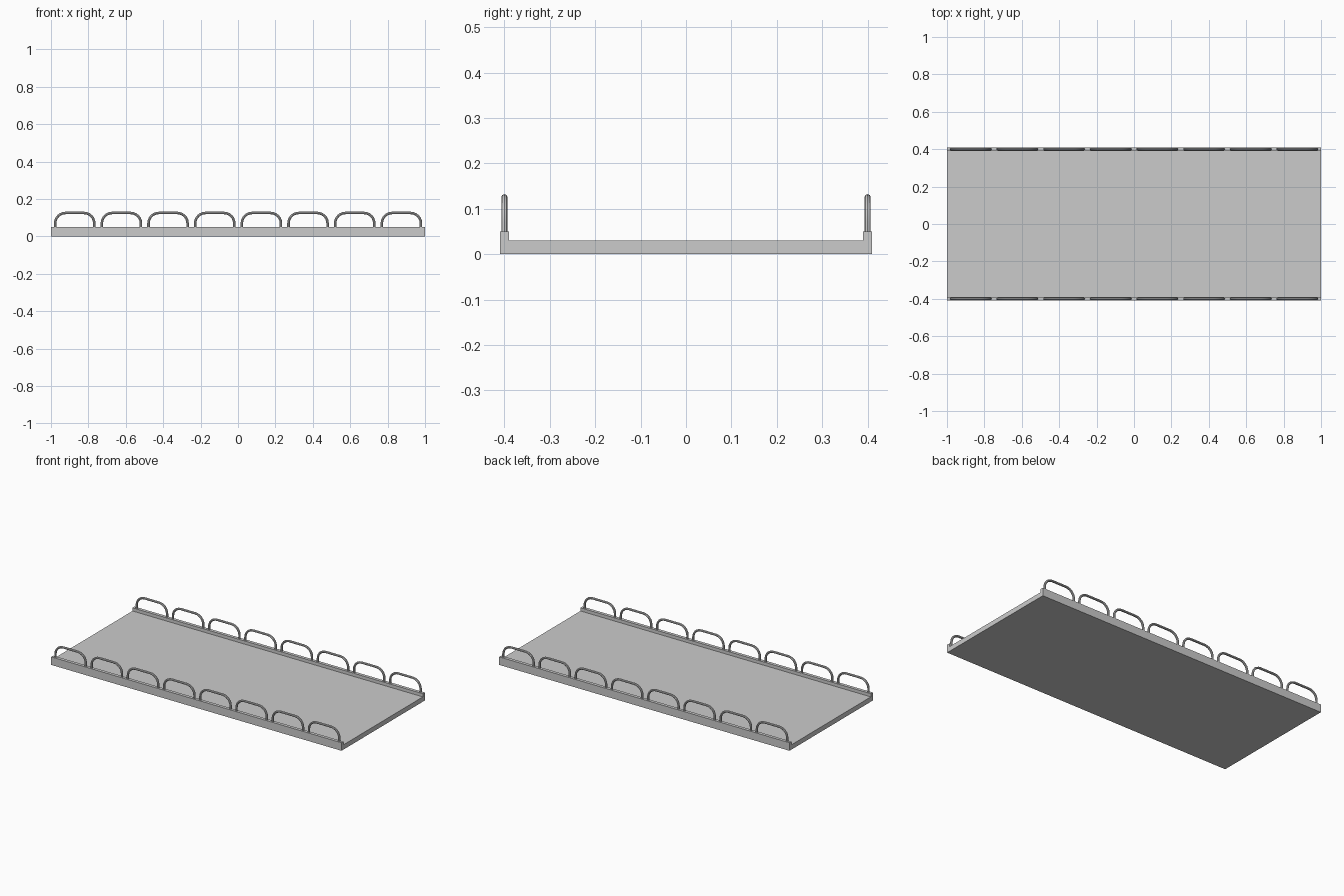
import bpy
from math import sin, cos, pi

if "Cube" in bpy.data.objects:
    bpy.data.objects.remove(bpy.data.objects["Cube"])


def box(name, size, center):
    bpy.ops.mesh.primitive_cube_add(size=1, location=center)
    ob = bpy.context.object
    ob.name = name
    ob.scale = size
    bpy.ops.object.transform_apply(location=True, rotation=False, scale=True)
    return ob


def hoop_path(half_w, z0, z1, r, steps=6):
    """Upside-down U with rounded corners, as (x, z) points."""
    right = [(half_w, z0)]
    for i in range(steps + 1):
        a = i / steps * pi / 2
        right.append((half_w - r + r * cos(a), z1 - r + r * sin(a)))
    return right + [(-x, z) for x, z in reversed(right)]


# Flat deck between two raised curbs
box("deck", (2, 0.78, 0.03), (0, 0, 0.015))

for side, label in ((-1, "front"), (1, "back")):
    box(label + "_curb", (2, 0.02, 0.05), (0, side * 0.4, 0.025))

    # Row of eight tubular hoops standing on the curb
    curve = bpy.data.curves.new(label + "_rail_hoops", 'CURVE')
    curve.dimensions = '3D'
    curve.bevel_depth = 0.0068
    curve.bevel_resolution = 2
    curve.use_fill_caps = True
    for n in range(8):
        cx = -0.873 + n * 0.2495
        pts = hoop_path(0.1045, 0.045, 0.1255, 0.055)
        spline = curve.splines.new('POLY')
        spline.points.add(len(pts) - 1)
        for p, (x, z) in zip(spline.points, pts):
            p.co = (cx + x, side * 0.4, z, 1)
    rail = bpy.data.objects.new(label + "_rail_hoops", curve)
    bpy.context.collection.objects.link(rail)

    # Turn the tubes into smooth mesh
    bpy.ops.object.select_all(action='DESELECT')
    rail.select_set(True)
    bpy.context.view_layer.objects.active = rail
    bpy.ops.object.convert(target='MESH')
    bpy.ops.object.shade_smooth_by_angle()
